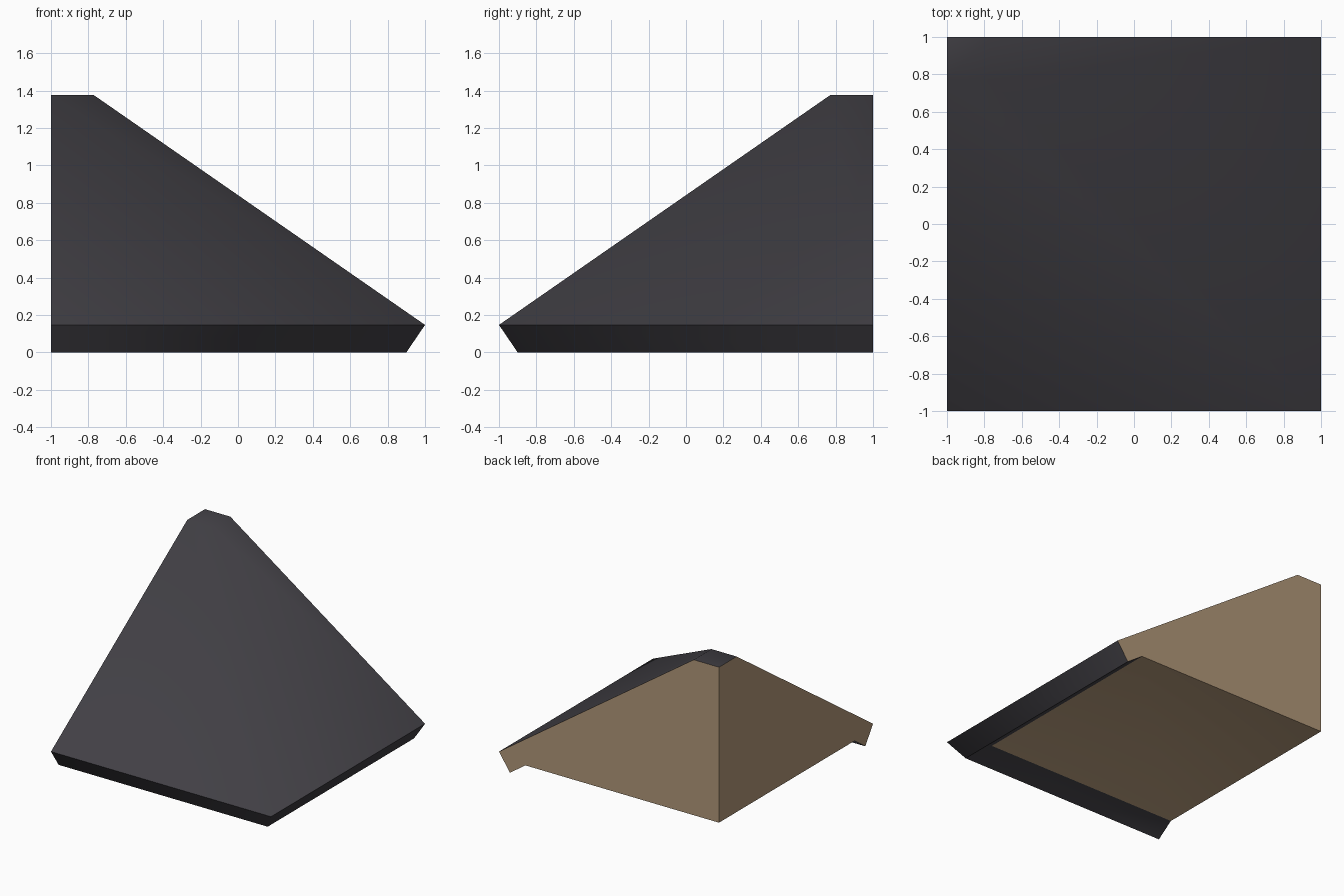
import bpy, bmesh, math

if "Cube" in bpy.data.objects:
    bpy.data.objects.remove(bpy.data.objects["Cube"])


def material(name, color):
    m = bpy.data.materials.new(name)
    m.diffuse_color = (*color, 1)
    m.use_nodes = True
    m.node_tree.nodes["Principled BSDF"].inputs["Base Color"].default_value = m.diffuse_color
    return m


slate = material("dark_slate", (0.054, 0.051, 0.060))
tan = material("tan_cut_face", (0.44, 0.31, 0.19))

# Eave profile (distance from centre, height): top plate, roof edge, fascia foot, inner eave
PROFILE = [(-0.77, 1.375), (1.0, 0.147), (0.9, 0.0), (0.76, 0.098)]

bm = bmesh.new()
# Each profile point becomes an L-shaped rail round the hip corner
rails = [[bm.verts.new(p) for p in ((-1, -e, z), (e, -e, z), (e, 1, z))] for e, z in PROFILE]
peak = bm.verts.new((-1, 1, PROFILE[0][1]))
foot = bm.verts.new((-1, 1, PROFILE[-1][1]))


def face(verts, mat):
    f = bm.faces.new(verts)
    f.material_index = mat
    f.smooth = mat == 0


# Roof slopes, fascia and inner eaves
for upper, lower in zip(rails, rails[1:]):
    for i in range(2):
        face((upper[i], lower[i], lower[i + 1], upper[i + 1]), 0)
# Flat top plate
face((*rails[0], peak), 0)
# Underside and the two cut walls
face((*rails[-1], foot), 1)
face([r[0] for r in rails] + [foot, peak], 1)
face([r[2] for r in rails] + [foot, peak], 1)
bmesh.ops.recalc_face_normals(bm, faces=bm.faces)

mesh = bpy.data.meshes.new("roof_corner")
bm.to_mesh(mesh)
bm.free()
mesh.materials.append(slate)
mesh.materials.append(tan)
# Soft hips, sharp eave edges
mesh.set_sharp_from_angle(angle=math.radians(75))
roof = bpy.data.objects.new("roof_corner", mesh)
bpy.context.collection.objects.link(roof)
